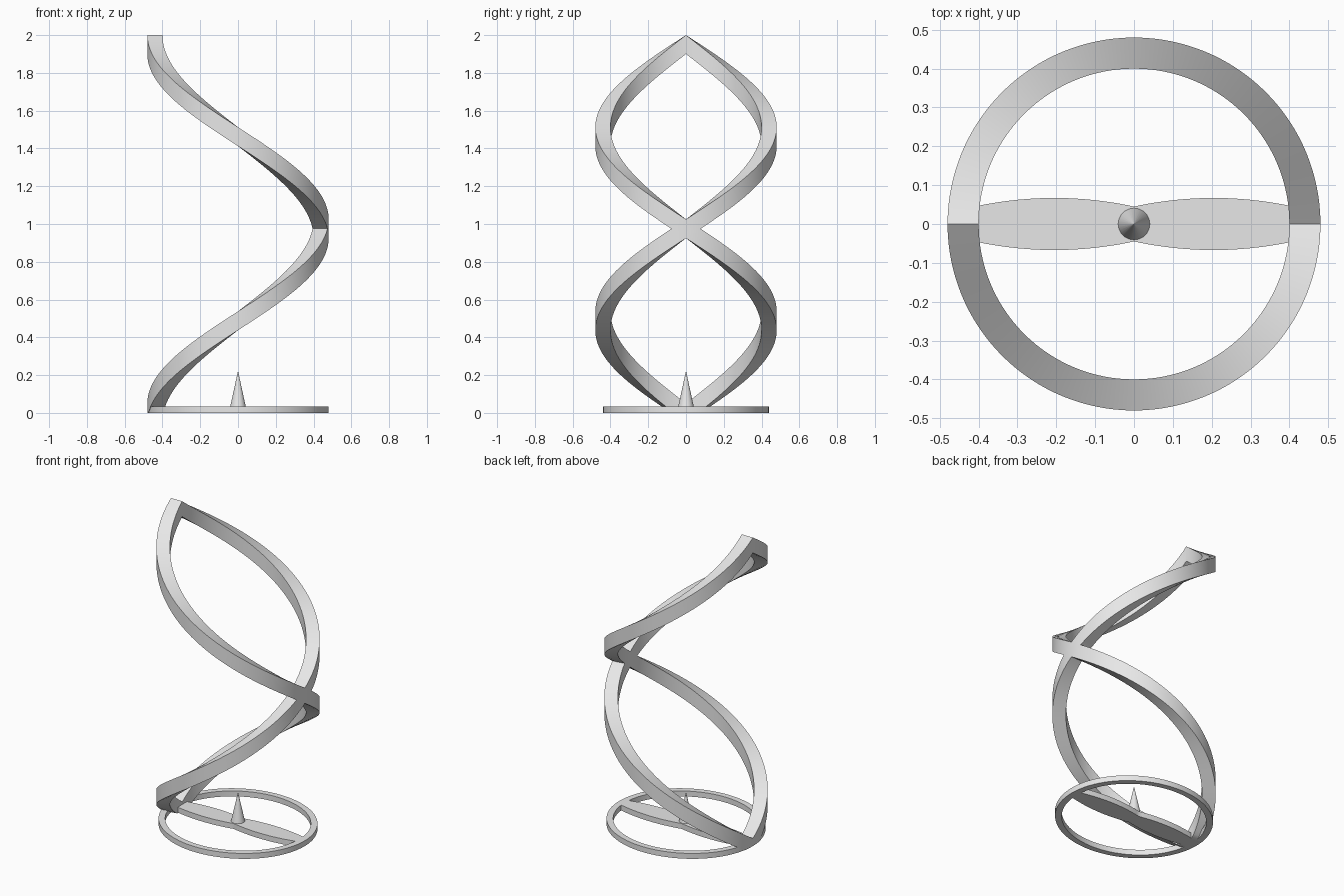
import bpy, bmesh, math

if "Cube" in bpy.data.objects:
    bpy.data.objects.remove(bpy.data.objects["Cube"])

grey = bpy.data.materials.new("light_grey")
grey.diffuse_color = (0.8, 0.8, 0.8, 1)
grey.use_nodes = True
grey.node_tree.nodes["Principled BSDF"].inputs["Base Color"].default_value = grey.diffuse_color


def finish(name, bm):
    """Turn a bmesh into a named, smooth-shaded object."""
    bmesh.ops.recalc_face_normals(bm, faces=bm.faces)
    mesh = bpy.data.meshes.new(name)
    bm.to_mesh(mesh)
    bm.free()
    mesh.materials.append(grey)
    obj = bpy.data.objects.new(name, mesh)
    bpy.context.collection.objects.link(obj)
    bpy.ops.object.select_all(action='DESELECT')
    obj.select_set(True)
    bpy.context.view_layer.objects.active = obj
    bpy.ops.object.shade_smooth_by_angle(angle=math.radians(35))
    return obj


def sweep(name, sections, closed=False):
    """Skin a row of four-point sections into a bar."""
    bm = bmesh.new()
    rows = [[bm.verts.new(p) for p in s] for s in sections]
    pairs = list(zip(rows, rows[1:]))
    if closed:
        pairs.append((rows[-1], rows[0]))
    else:
        bm.faces.new(rows[0])
        bm.faces.new(rows[-1])
    for a, b in pairs:
        for i in range(4):
            j = (i + 1) % 4
            bm.faces.new((a[i], a[j], b[j], b[i]))
    return finish(name, bm)


# Two opposite-handed helical bands, one full turn each, flattened at the floor
R_IN, R_OUT, HALF_H, RISE, STEPS = 0.40, 0.48, 0.05, 1.95, 128


def helix_section(t, hand):
    a = math.pi + hand * 2 * math.pi * t
    z = RISE * t
    corners = ((R_IN, -HALF_H), (R_OUT, -HALF_H), (R_OUT, HALF_H), (R_IN, HALF_H))
    return [(r * math.cos(a), r * math.sin(a), max(0, z + h)) for r, h in corners]


for name, hand in (("right_helix_band", 1), ("left_helix_band", -1)):
    sweep(name, [helix_section(i / STEPS, hand) for i in range(STEPS + 1)])

# Slightly oval base ring
BASE_H = 0.035


def ring_section(a):
    c, s = math.cos(a), math.sin(a)
    return [(rx * c, ry * s, z) for rx, ry, z in (
        (0.44, 0.403, 0), (0.48, 0.44, 0), (0.48, 0.44, BASE_H), (0.44, 0.403, BASE_H))]


sweep("base_ring", [ring_section(2 * math.pi * i / 96) for i in range(96)], closed=True)

# Crossbar: two bulging leaves meeting at a narrow waist
bar = []
for i in range(-24, 25):
    x = 0.445 * i / 24
    w = 0.067 - 0.022 * ((abs(x) - 0.205) / 0.205) ** 2
    bar.append([(x, -w, 0), (x, w, 0), (x, w, BASE_H), (x, -w, BASE_H)])
sweep("base_crossbar", bar)

# Central spike
bm = bmesh.new()
bmesh.ops.create_cone(bm, cap_ends=True, segments=32, radius1=0.044, radius2=0.0005, depth=0.20)
bmesh.ops.translate(bm, verts=bm.verts, vec=(0, 0, 0.12))
finish("center_spike", bm)
